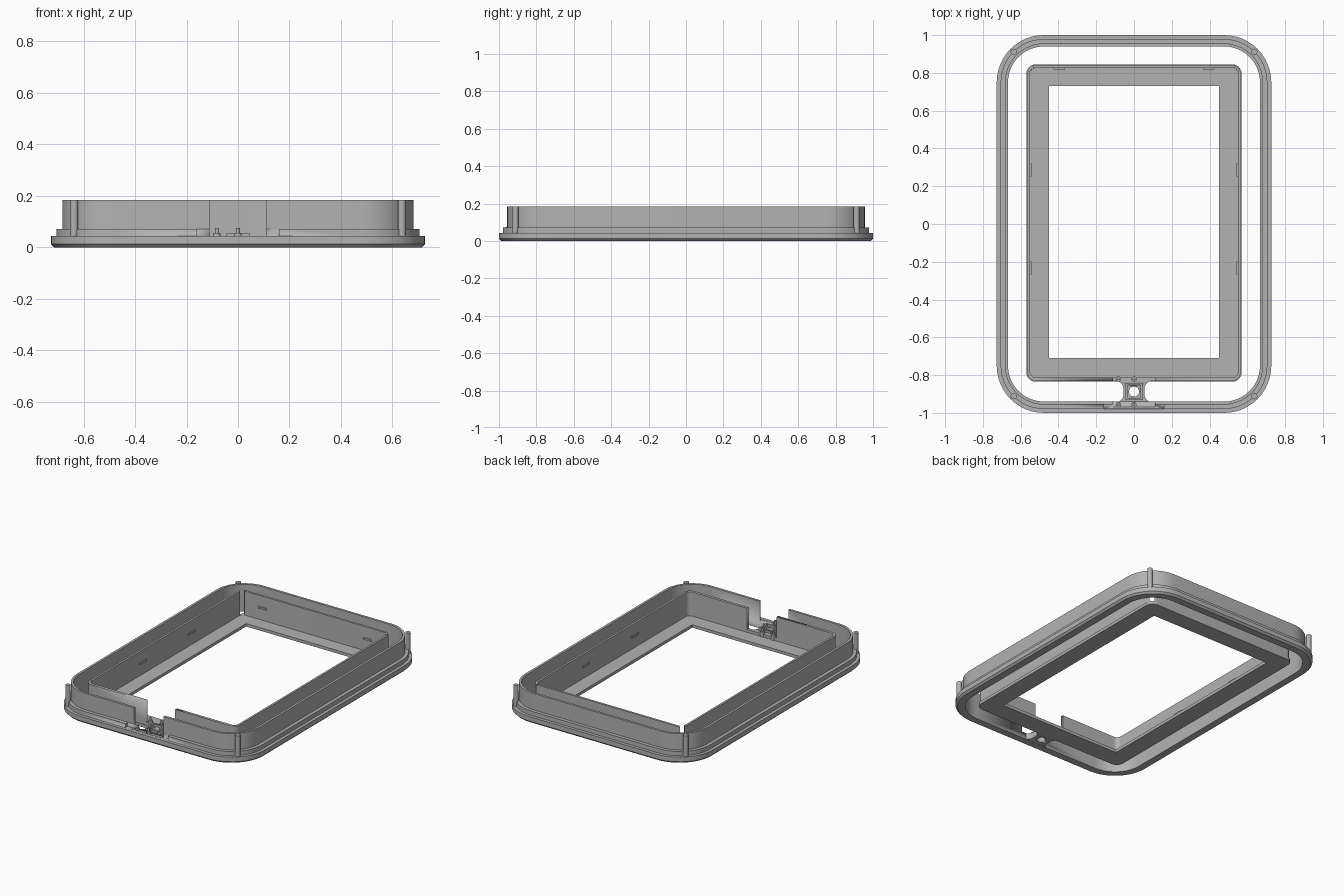
import bpy
import bmesh
from math import sin, cos, pi
from mathutils import Matrix

if "Cube" in bpy.data.objects:
    bpy.data.objects.remove(bpy.data.objects["Cube"])

gray = bpy.data.materials.new("plain gray")
gray.use_nodes = True
tone = (0.45, 0.45, 0.45, 1)
gray.diffuse_color = tone
gray.node_tree.nodes["Principled BSDF"].inputs["Base Color"].default_value = tone


def finish(name, bm):
    """Turn a bmesh into a named, coloured, smooth-by-angle object."""
    bmesh.ops.remove_doubles(bm, verts=bm.verts, dist=1e-5)
    bmesh.ops.recalc_face_normals(bm, faces=bm.faces)
    mesh = bpy.data.meshes.new(name)
    bm.to_mesh(mesh)
    bm.free()
    ob = bpy.data.objects.new(name, mesh)
    bpy.context.collection.objects.link(ob)
    mesh.materials.append(gray)
    activate(ob)
    bpy.ops.object.shade_smooth_by_angle(angle=pi / 6)
    return ob


def activate(ob):
    bpy.ops.object.select_all(action='DESELECT')
    ob.select_set(True)
    bpy.context.view_layer.objects.active = ob


def rounded(hx, hy, r, cy, steps=12):
    """Rounded rectangle outline, counter-clockwise."""
    pts = []
    for q, (sx, sy) in enumerate([(1, 1), (-1, 1), (-1, -1), (1, -1)]):
        for i in range(steps + 1):
            a = (q + i / steps) * pi / 2
            pts.append((sx * (hx - r) + r * cos(a), cy + sy * (hy - r) + r * sin(a)))
    return pts


def loft(name, loops):
    """Closed ring through rounded rectangles (hx, hy, r, cy, z)."""
    bm = bmesh.new()
    rows = [[bm.verts.new((x, y, z)) for x, y in rounded(hx, hy, r, cy)]
            for hx, hy, r, cy, z in loops]
    n = len(rows[0])
    for k, row in enumerate(rows):
        nxt = rows[(k + 1) % len(rows)]
        for i in range(n):
            j = (i + 1) % n
            bm.faces.new((row[i], row[j], nxt[j], nxt[i]))
    return finish(name, bm)


def box(name, x, y, z0, z1, sx, sy, turn=0):
    bm = bmesh.new()
    m = (Matrix.Translation((x, y, (z0 + z1) / 2)) @ Matrix.Rotation(turn, 4, 'Z')
         @ Matrix.Diagonal((sx, sy, z1 - z0, 1)))
    bmesh.ops.create_cube(bm, size=1, matrix=m)
    return finish(name, bm)


def rod(name, x, y, z0, z1, r):
    bm = bmesh.new()
    bmesh.ops.create_cone(bm, cap_ends=True, segments=24, radius1=r, radius2=r,
                          depth=z1 - z0, matrix=Matrix.Translation((x, y, (z0 + z1) / 2)))
    return finish(name, bm)


def cut(ob, cutter):
    cutter.hide_render = True
    mod = ob.modifiers.new("cut", 'BOOLEAN')
    mod.operation = 'DIFFERENCE'
    mod.solver = 'EXACT'
    mod.object = cutter
    activate(ob)
    bpy.ops.object.modifier_apply(modifier=mod.name)
    bpy.data.objects.remove(cutter)


TOP = 0.183
RIM = 0.043

# Outer rim with stepped lip and tall wall: (inset, height) section
section = [(0.012, 0), (0, 0.012), (0, RIM), (0.021, RIM), (0.021, 0.072),
           (0.044, 0.072), (0.044, TOP), (0.06, TOP), (0.06, 0)]
outer = loft("outer_rim", [(0.727 - d, 1 - d, 0.25 - d, 0, z) for d, z in section])
cut(outer, box("wall_notch", 0, -0.94, RIM, 0.3, 0.22, 0.06))
cut(outer, box("lip_notch", 0, -0.986, RIM, 0.1, 0.32, 0.06))

# Corner posts against the outer wall
for sx in (-1, 1):
    for sy in (-1, 1):
        rod("corner_post", sx * 0.637, sy * 0.912, 0.03, TOP, 0.016)

# Inner frame: flange around the window plus upright wall
inner = loft("inner_frame", [
    (0.57, 0.84, 0.05, 0.005, 0), (0.57, 0.84, 0.05, 0.005, 0.02),
    (0.564, 0.836, 0.046, 0.005, 0.02), (0.564, 0.836, 0.046, 0.005, TOP),
    (0.55, 0.819, 0.03, 0.007, TOP), (0.55, 0.819, 0.03, 0.007, 0.02),
    (0.45, 0.72, 0, 0.01, 0.02), (0.45, 0.72, 0, 0.01, 0)])
cut(inner, box("frame_notch", 0, -0.82, 0.04, 0.3, 0.22, 0.08))
for s in (-1, 1):
    cut(inner, box("corner_slit", s * 0.55, 0.826, 0.021, 0.3, 0.12, 0.03, s * pi / 4))

# Small retaining ridges on the inside of the frame wall
for s in (-1, 1):
    box("back_ridge", s * 0.395, 0.824, 0.097, 0.109, 0.06, 0.01)
    for y in (0.286, -0.233):
        box("side_ridge", s * 0.548, y, 0.097, 0.109, 0.01, 0.07)

# Flared bridge joining the frame to the rim
bm = bmesh.new()
side = []
for i in range(9):
    a = i / 8 * pi / 2
    side.append((0.1 - 0.045 * sin(a), -0.945 + 0.045 * (1 - cos(a))))
side += [(x, -1.775 - y) for x, y in reversed(side)]
outline = side + [(-x, y) for x, y in reversed(side)]
face = bm.faces.new([bm.verts.new((x, y, 0.001)) for x, y in outline])
up = bmesh.ops.extrude_face_region(bm, geom=[face])["geom"]
bmesh.ops.translate(bm, vec=(0, 0, 0.039),
                    verts=[v for v in up if isinstance(v, bmesh.types.BMVert)])
bridge = finish("bridge", bm)
cut(bridge, rod("bridge_hole", 0, -0.887, -0.1, 0.1, 0.027))

# Square socket around the hole
loft("socket", [(h, h, 0, -0.887, z) for h, z in
                [(0.045, 0.03), (0.045, 0.055), (0.034, 0.055), (0.034, 0.03)]])

# Mounting pins on their collars
for x in (-0.082, 0):
    for y in (-0.82, -0.957):
        rod("pin_collar", x, y, 0.01, 0.055, 0.014)
        rod("mounting_pin", x, y, 0.05, 0.075, 0.007)
